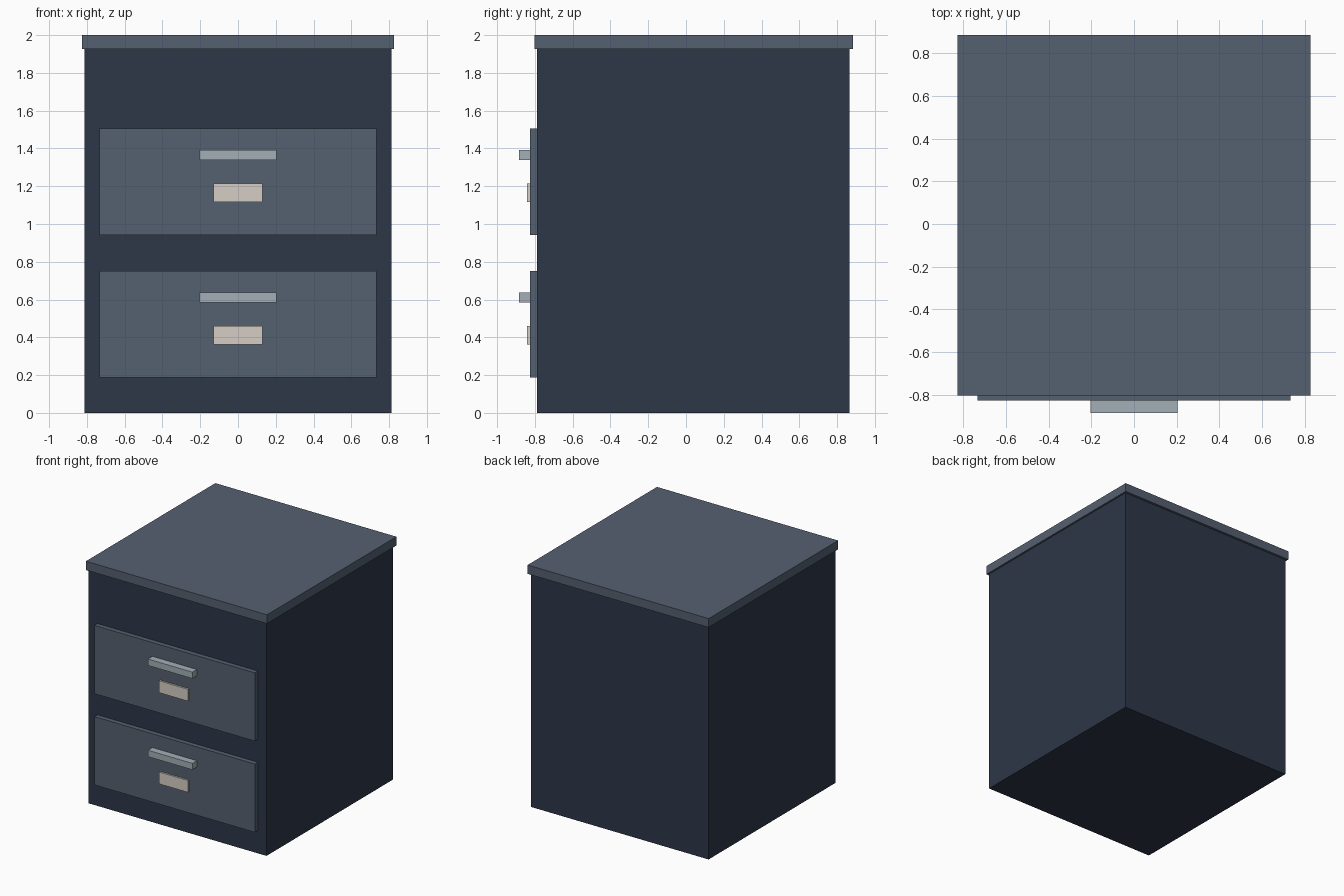
import bpy
import bmesh
from mathutils import Vector

if "Cube" in bpy.data.objects:
    bpy.data.objects.remove(bpy.data.objects["Cube"])


def material(name, rgb):
    # sRGB 0-255 to linear colour
    lin = [(c / 255 / 12.92) if c < 11 else ((c / 255 + 0.055) / 1.055) ** 2.4 for c in rgb]
    mat = bpy.data.materials.new(name)
    mat.diffuse_color = (*lin, 1.0)
    mat.use_nodes = True
    mat.node_tree.nodes["Principled BSDF"].inputs["Base Color"].default_value = mat.diffuse_color
    return mat


def box(name, lo, hi, mat):
    lo, hi = Vector(lo), Vector(hi)
    size, centre = hi - lo, (lo + hi) / 2
    bm = bmesh.new()
    bmesh.ops.create_cube(bm, size=1.0)
    bmesh.ops.scale(bm, vec=size, verts=bm.verts)
    mesh = bpy.data.meshes.new(name)
    bm.to_mesh(mesh)
    bm.free()
    mesh.materials.append(mat)
    obj = bpy.data.objects.new(name, mesh)
    obj.location = centre
    bpy.context.collection.objects.link(obj)
    return obj


dark = material("dark_paint", (45, 55, 72))
light = material("light_paint", (85, 96, 112))
metal = material("metal", (162, 175, 182))
card = material("card", (213, 205, 195))

# Cabinet body and overhanging top
FRONT = -0.788
box("cabinet_body", (-0.812, FRONT, 0), (0.812, 0.865, 1.99), dark)
box("top_panel", (-0.827, -0.803, 1.927), (0.827, 0.885, 2.0), light)

# Two drawers, each with a bar handle and a label card
PANEL = -0.827
for label, z in (("lower", 0.188), ("upper", 0.941)):
    box(f"{label}_drawer_front", (-0.733, PANEL, z), (0.733, FRONT + 0.01, z + 0.564), light)
    box(f"{label}_handle", (-0.203, -0.885, z + 0.397), (0.203, PANEL + 0.005, z + 0.45), metal)
    box(f"{label}_label_card", (-0.131, -0.842, z + 0.175), (0.131, PANEL + 0.005, z + 0.273), card)
